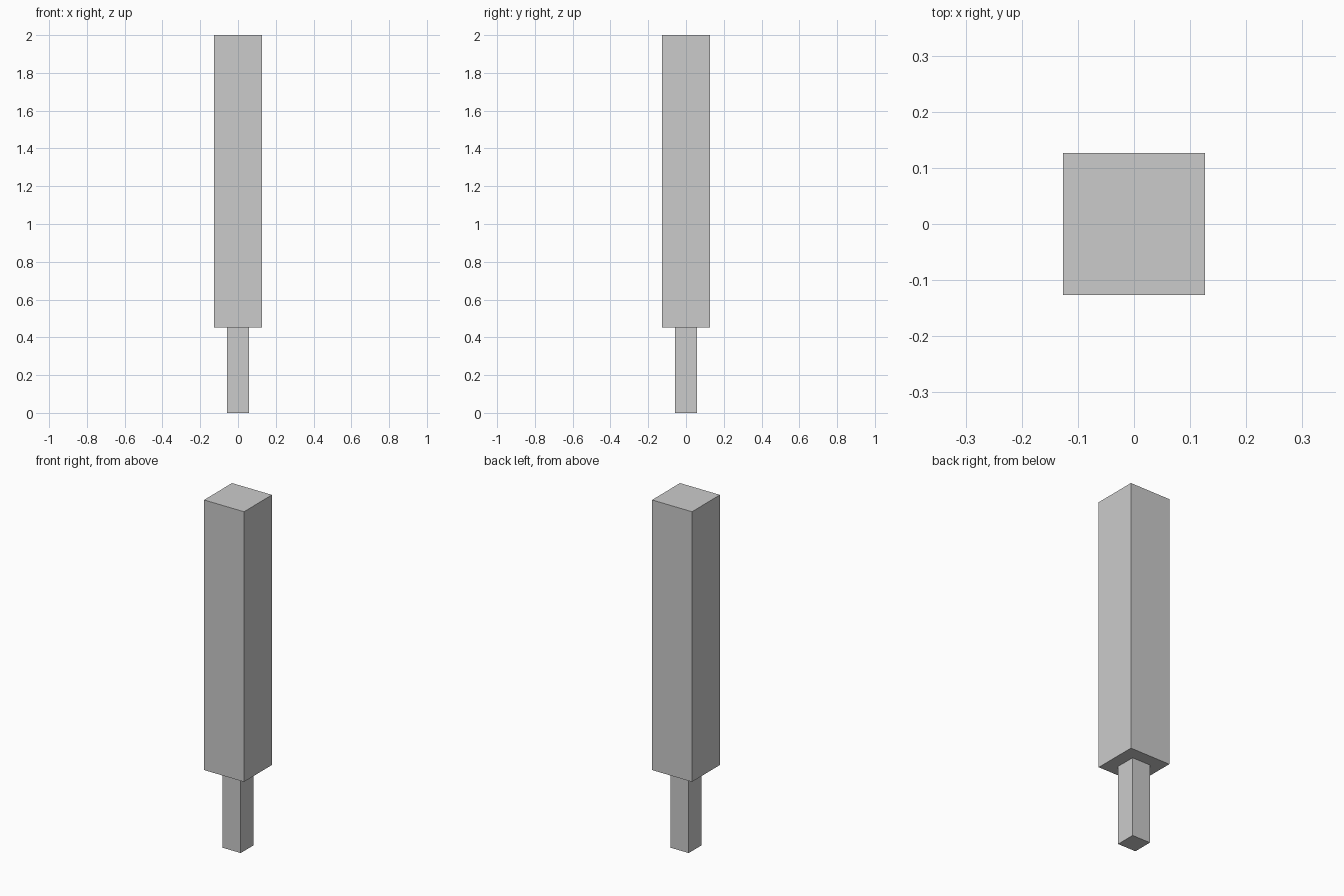
import bpy

if "Cube" in bpy.data.objects:
    bpy.data.objects.remove(bpy.data.objects["Cube"])


def box(name, width, z0, z1):
    """Square upright bar centred on the z axis."""
    bpy.ops.mesh.primitive_cube_add(size=1, location=(0, 0, (z0 + z1) / 2))
    ob = bpy.context.object
    ob.name = name
    ob.scale = (width, width, z1 - z0)
    bpy.ops.object.transform_apply(location=True, rotation=False, scale=True)
    return ob


SHOULDER = 0.453

# Slim grip at the bottom
box("handle", 0.114, 0.0, SHOULDER)

# Thick square bar above it
box("body", 0.253, SHOULDER, 2.0)
